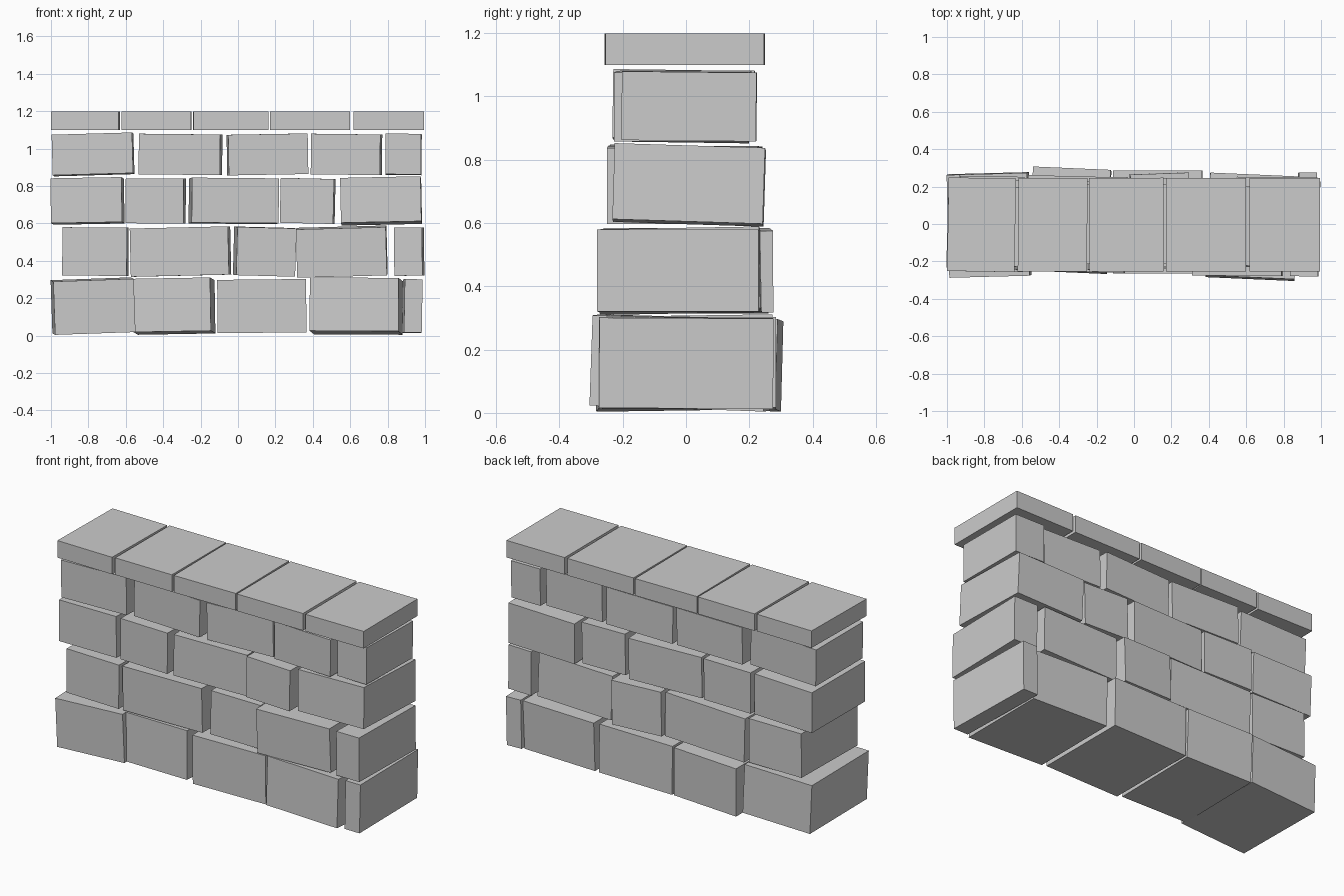
import bpy
from math import radians
from mathutils import Euler

default_cube = bpy.data.objects.get("Cube")
if default_cube:
    bpy.data.objects.remove(default_cube, do_unlink=True)

# One plain stone colour
stone = bpy.data.materials.new("light grey stone")
stone.use_nodes = True
colour = (0.6, 0.6, 0.6, 1)
stone.diffuse_color = colour
stone.node_tree.nodes["Principled BSDF"].inputs["Base Color"].default_value = colour


def add_block(name, left, right, bottom, top, depth, shift=0, pitch=0, tilt=0, yaw=0):
    """A flat-faced stone; angles in degrees about x, y and z."""
    bpy.ops.mesh.primitive_cube_add(size=1)
    block = bpy.context.object
    block.name = block.data.name = name
    block.location = ((left + right) / 2, shift, (bottom + top) / 2)
    block.rotation_euler = Euler((radians(pitch), radians(tilt), radians(yaw)))
    block.scale = (right - left, depth, top - bottom)
    block.data.materials.append(stone)
    return block


def add_course(name, bottom, top, depth, stones):
    """One row of stones: left, right, y shift, pitch, tilt, yaw."""
    for number, (left, right, shift, pitch, tilt, yaw) in enumerate(stones, start=1):
        add_block(f"{name}_{number}", left, right, bottom, top, depth,
                  shift, pitch, tilt, yaw)


# Wall courses, from the ground up
add_course("base_stone", 0.015, 0.3, 0.55, [
    (-0.99, -0.56, -0.005, 0.8, -2, 1.5),
    (-0.55, -0.135, 0.02, -1.5, -1, -2.5),
    (-0.11, 0.365, 0.01, 0, -0.6, 0),
    (0.395, 0.87, -0.015, -2, 0.3, -2.5),
    (0.885, 0.98, 0, -0.3, 1, 1),
])
add_course("lower_stone", 0.32, 0.578, 0.51, [
    (-0.935, -0.59, 0, 0, 0.5, -1),
    (-0.57, -0.045, 0, 0, -1.3, -1.4),
    (-0.015, 0.3, 0.015, 0.3, 1.5, 2),
    (0.315, 0.795, -0.02, 1, -1.5, -0.5),
    (0.84, 0.99, -0.025, 0, -0.5, -1.2),
])
add_course("middle_stone", 0.6, 0.84, 0.475, [
    (-0.995, -0.615, 0, -1, -1, -1.6),
    (-0.595, -0.285, 0, 0, 0.3, -1.4),
    (-0.255, 0.21, 0, -0.6, 0.5, 2),
    (0.23, 0.515, -0.01, 0, 1.3, -1),
    (0.55, 0.98, 0.01, -1.8, -1.2, -0.4),
])
add_course("upper_stone", 0.86, 1.077, 0.425, [
    (-0.99, -0.56, -0.015, -0.8, -1.6, -1),
    (-0.525, -0.09, 0, 0, 0.6, -1.6),
    (-0.055, 0.37, 0, 0, -1, 1.2),
    (0.395, 0.765, -0.01, 0, 0.7, -1.4),
    (0.79, 0.98, 0.01, -0.6, 0.4, -0.5),
])

# Level capping slabs, overhanging the top course
add_course("cap_slab", 1.098, 1.198, 0.5, [
    (-0.995, -0.635, -0.004, 0, 0, -1),
    (-0.62, -0.25, -0.004, 0, 0, -0.4),
    (-0.24, 0.16, -0.004, 0, 0, 0.4),
    (0.17, 0.6, -0.004, 0, 0, 0),
    (0.617, 0.995, -0.004, 0, 0, 0),
])
